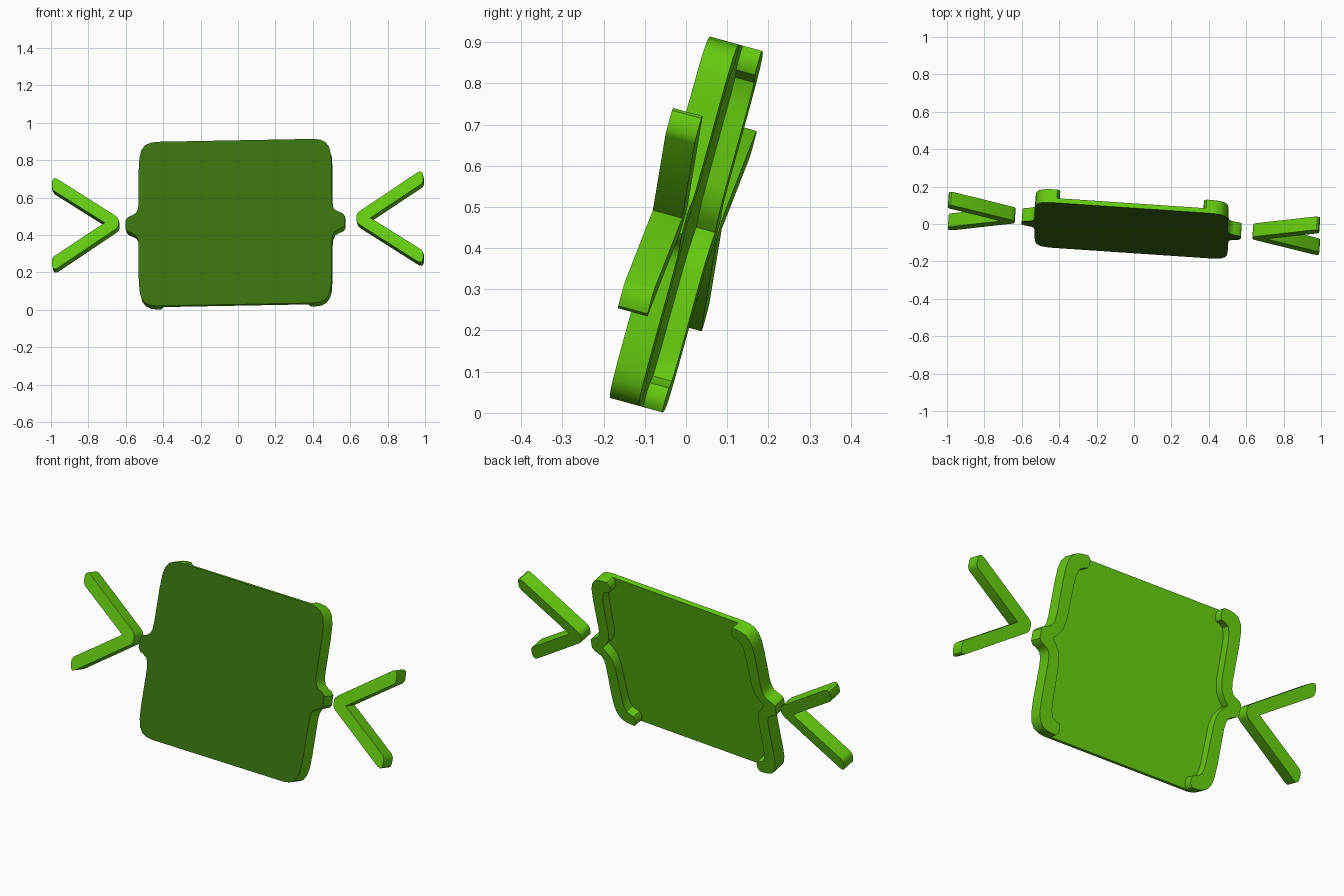
import bpy, bmesh, math
from mathutils import Matrix

if "Cube" in bpy.data.objects:
    bpy.data.objects.remove(bpy.data.objects["Cube"])

T = 0.074            # full thickness of the flat design
PLATE = 0.026        # thickness of the front plate
# Whole design leans back and turns slightly about its own upright axis
POSE = (Matrix.Translation((0, 0, 0.4575))
        @ Matrix.Rotation(math.radians(-15.4), 4, 'X')
        @ Matrix.Rotation(math.radians(-4), 4, 'Z'))


def material(name, color):
    m = bpy.data.materials.new(name)
    m.diffuse_color = color
    m.use_nodes = True
    m.node_tree.nodes["Principled BSDF"].inputs["Base Color"].default_value = m.diffuse_color
    return m


green = material("green", (0.13, 0.6, 0.005, 1))
dark = material("dark_green", (0.04, 0.16, 0.004, 1))


def slab(name, pts, y0, y1, front=green):
    """Extrude an x/z outline from depth y0 (front) to y1 (back)."""
    bm = bmesh.new()
    face = bm.faces.new([bm.verts.new((x, y0, z)) for x, z in pts])
    ext = bmesh.ops.extrude_face_region(bm, geom=[face], use_keep_orig=True)
    for v in ext["geom"]:
        if isinstance(v, bmesh.types.BMVert):
            v.co.y = y1
    bmesh.ops.recalc_face_normals(bm, faces=bm.faces)
    for f in bm.faces:
        f.material_index = 1 if f.normal.y < -0.9 else 0
    mesh = bpy.data.meshes.new(name)
    bm.to_mesh(mesh)
    bm.free()
    mesh.materials.append(green)
    mesh.materials.append(front)
    ob = bpy.data.objects.new(name, mesh)
    bpy.context.collection.objects.link(ob)
    ob.matrix_world = POSE
    bpy.ops.object.select_all(action='DESELECT')
    ob.select_set(True)
    bpy.context.view_layer.objects.active = ob
    bpy.ops.object.shade_smooth_by_angle(angle=math.radians(35))


def flip_z(pts):
    return [(x, -z) for x, z in reversed(pts)]


def flip_x(pts):
    return [(-x, z) for x, z in reversed(pts)]


def shift(pts, dx, dz=0):
    return [(x + dx, z + dz) for x, z in pts]


# Brace profile, upper right quarter: outer edge down to the nub, inner edge
outer = [(0.42, 0.455), (0.455, 0.45), (0.483, 0.437), (0.503, 0.41),
         (0.513, 0.37), (0.517, 0.30), (0.517, 0.12), (0.521, 0.085),
         (0.532, 0.062), (0.552, 0.05), (0.574, 0.041), (0.587, 0.025)]
inner = [(0.515, 0.0), (0.49, 0.025), (0.467, 0.06), (0.456, 0.11),
         (0.452, 0.30), (0.448, 0.345), (0.436, 0.376), (0.415, 0.388),
         (0.395, 0.394), (0.385, 0.415), (0.388, 0.44), (0.40, 0.455)]
side = outer + flip_z(outer)
brace = side + flip_z(inner)[:-1] + inner

# Front plate with the full outline, and the raised braces behind it
CX = -0.0125
slab("front_plate", shift(side + flip_x(side), CX), -T / 2, -T / 2 + PLATE, dark)
slab("right_brace", shift(brace, CX), -T / 2 + PLATE, T / 2)
slab("left_brace", shift(flip_x(brace), CX), -T / 2 + PLATE, T / 2)

# Chevrons on both sides, point towards the plate
upper = [(0.637, 0.012), (0.642, 0.026), (0.655, 0.038), (0.965, 0.247),
         (0.98, 0.252), (0.99, 0.246), (0.995, 0.228), (0.995, 0.198),
         (0.985, 0.182)]
chevron = upper + [(0.712, 0.0)] + flip_z(upper)
slab("right_chevron", shift(chevron, 0, 0.012), -T / 2, T / 2)
slab("left_chevron", shift(flip_x(chevron), 0, 0.012), -T / 2, T / 2)
